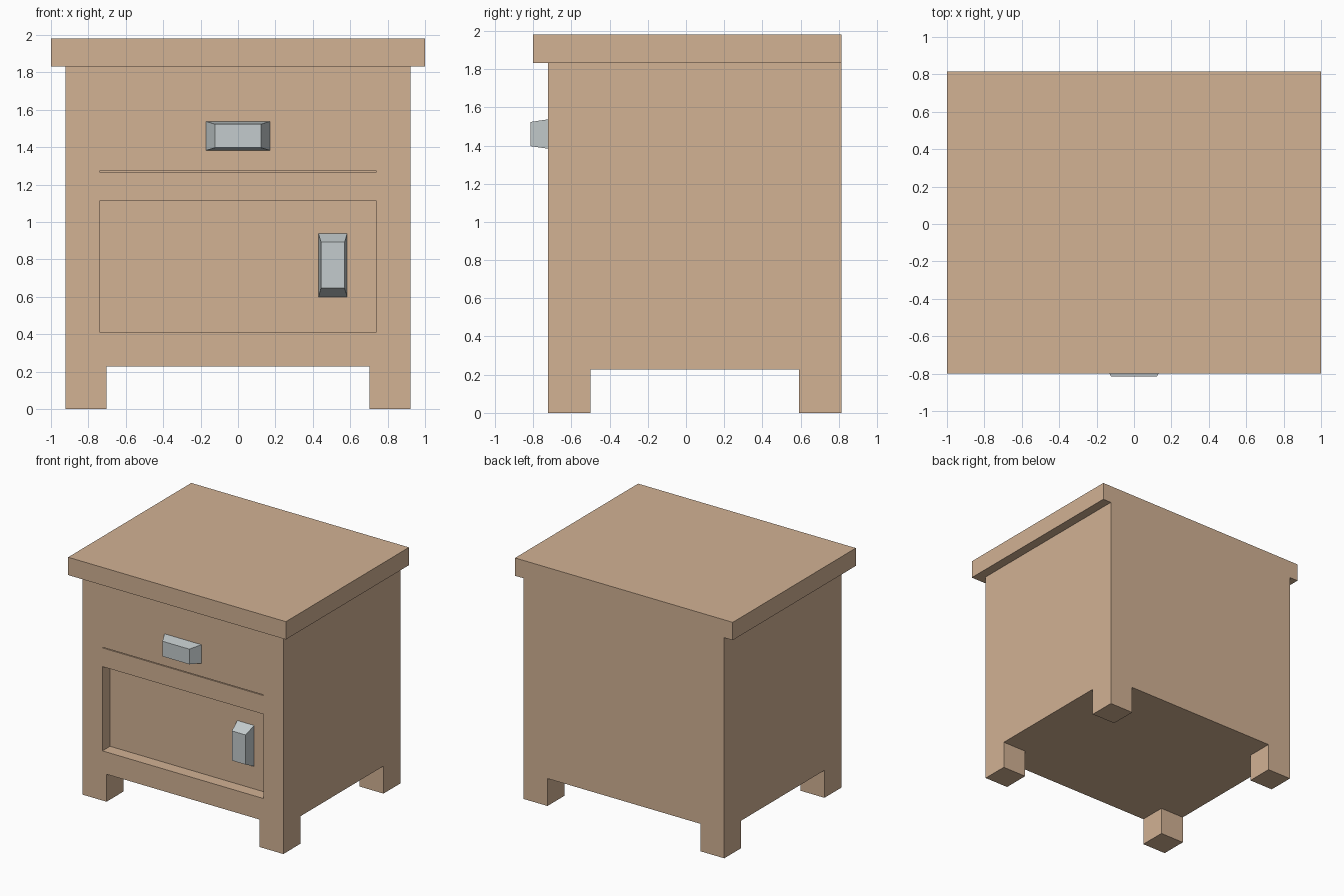
import bpy
import bmesh
from mathutils import Matrix, Vector

default = bpy.data.objects.get("Cube")
if default:
    bpy.data.objects.remove(default, do_unlink=True)


def material(name, rgb):
    mat = bpy.data.materials.new(name)
    mat.use_nodes = True
    color = (*rgb, 1.0)
    mat.diffuse_color = color
    mat.node_tree.nodes["Principled BSDF"].inputs["Base Color"].default_value = color
    return mat


def box(name, low, high, mat=None):
    """Box spanning two opposite corners."""
    low, high = Vector(low), Vector(high)
    bm = bmesh.new()
    bmesh.ops.create_cube(bm, size=1)
    bmesh.ops.scale(bm, vec=high - low, verts=bm.verts)
    bmesh.ops.translate(bm, vec=(low + high) / 2, verts=bm.verts)
    return finish(name, bm, mat)


def finish(name, bm, mat):
    mesh = bpy.data.meshes.new(name)
    bm.to_mesh(mesh)
    bm.free()
    if mat:
        mesh.materials.append(mat)
    obj = bpy.data.objects.new(name, mesh)
    bpy.context.collection.objects.link(obj)
    return obj


def cut(target, low, high):
    """Subtract a box from the target and discard the cutter."""
    cutter = box("cutter", low, high)
    cutter.hide_render = True
    mod = target.modifiers.new("cut", "BOOLEAN")
    mod.operation = "DIFFERENCE"
    mod.solver = "EXACT"
    mod.object = cutter
    bpy.context.view_layer.objects.active = target
    bpy.ops.object.modifier_apply(modifier=mod.name)
    bpy.data.objects.remove(cutter, do_unlink=True)


def handle(name, location, vertical, mat):
    """Tapered block pull, wide at the base and narrower at the front."""
    bm = bmesh.new()
    bmesh.ops.create_cube(bm, size=1)
    for v in bm.verts:
        half_w, half_h = (0.123, 0.063) if v.co.y < 0 else (0.17, 0.077)
        v.co.x = half_w if v.co.x > 0 else -half_w
        v.co.z = half_h if v.co.z > 0 else -half_h
        v.co.y = -0.093 if v.co.y < 0 else 0
    if vertical:
        turn = Matrix.Rotation(1.5707963, 3, "Y")
        bmesh.ops.rotate(bm, matrix=turn, verts=bm.verts)
    bmesh.ops.translate(bm, vec=location, verts=bm.verts)
    return finish(name, bm, mat)


wood = material("wood", (0.645, 0.445, 0.296))
metal = material("metal", (0.55, 0.6, 0.61))

W, FRONT, BACK = 0.922, -0.722, 0.815
LEG_TOP, BODY_TOP = 0.228, 1.832
PANEL_W, DEPTH = 0.74, 0.1

# Cabinet body with four corner legs left by two crossing channels
body = box("cabinet_body", (-W, FRONT, 0), (W, BACK, BODY_TOP), wood)
cut(body, (-0.702, -2, -1), (0.702, 2, LEG_TOP))
cut(body, (-2, -0.5, -1), (2, 0.592, LEG_TOP))

# Recessed door and the thin gap below the drawer
cut(body, (-PANEL_W, -1, 0.412), (PANEL_W, FRONT + DEPTH, 1.112))
cut(body, (-PANEL_W, -1, 1.267), (PANEL_W, FRONT + DEPTH, 1.273))

# Overhanging top, flush at the back
box("top_board", (-1, -0.8, BODY_TOP), (1, BACK, 1.98), wood)

# Pulls
handle("drawer_handle", (0, FRONT, 1.46), False, metal)
handle("door_handle", (0.507, FRONT + DEPTH, 0.769), True, metal)
